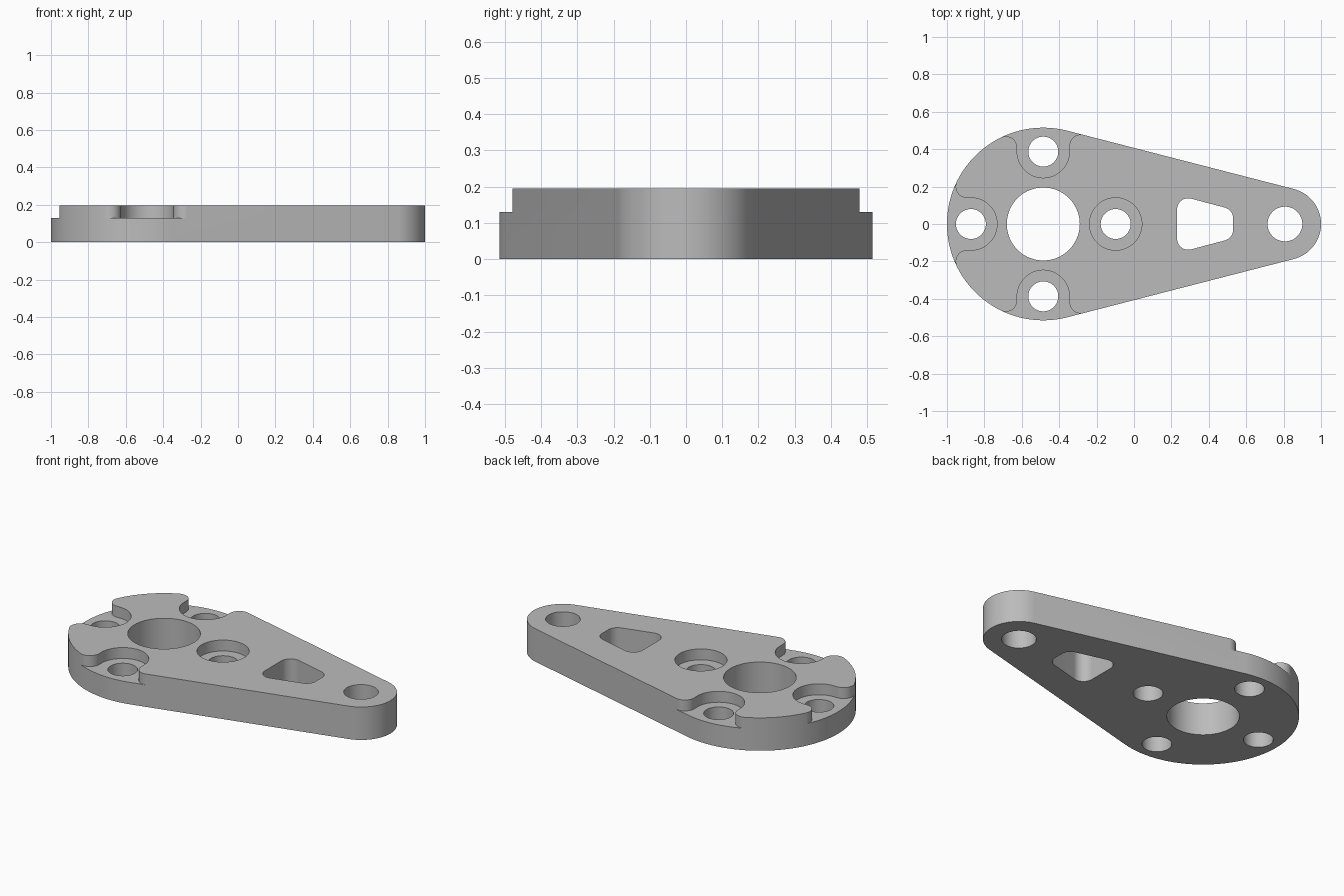
import bpy, bmesh, math
from mathutils import Vector, Matrix

if "Cube" in bpy.data.objects:
    bpy.data.objects.remove(bpy.data.objects["Cube"])

TOP, LEDGE = 0.195, 0.13          # plate height, pocket floor height
HUB = Vector((-0.485, 0.0))       # centre of the wide end
HUB_R, TIP_X, TIP_R = 0.515, 0.807, 0.193
BOLT, POCKET_R, LIP_R = 0.387, 0.14, 0.06
COS_N = (HUB_R - TIP_R) / (TIP_X - HUB.x)   # normal of the straight flank
SIN_N = math.sqrt(1 - COS_N ** 2)

grey = bpy.data.materials.new("plain grey")
grey.diffuse_color = (0.5, 0.5, 0.5, 1)
grey.use_nodes = True
grey.node_tree.nodes["Principled BSDF"].inputs["Base Color"].default_value = grey.diffuse_color


def arc(c, r, a0, a1, steps):
    return [Vector((c[0] + r * math.cos(a0 + (a1 - a0) * i / steps),
                    c[1] + r * math.sin(a0 + (a1 - a0) * i / steps)))
            for i in range(steps + 1)]


def circle(c, r, n=72):
    return arc(c, r, 0, 2 * math.pi, n)[:-1]


def belt(circles, steps):
    """Outline wrapped round circles (x, y, r) listed counter-clockwise."""
    n = len(circles)
    angles = []
    for i in range(n):
        (x0, y0, r0), (x1, y1, r1) = circles[i], circles[(i + 1) % n]
        d = math.hypot(x1 - x0, y1 - y0)
        angles.append(math.atan2(y1 - y0, x1 - x0) - math.acos((r0 - r1) / d))
    pts = []
    for i, (x, y, r) in enumerate(circles):
        a0 = angles[i - 1]
        a1 = a0 + (angles[i] - a0) % (2 * math.pi)
        pts += arc((x, y), r, a0, a1, steps)
    return pts


def prism(name, pts, z0, z1):
    bm = bmesh.new()
    face = bm.faces.new([bm.verts.new((p.x, p.y, z0)) for p in pts])
    ext = bmesh.ops.extrude_face_region(bm, geom=[face])
    bmesh.ops.translate(bm, vec=(0, 0, z1 - z0),
                        verts=[v for v in ext["geom"] if isinstance(v, bmesh.types.BMVert)])
    bmesh.ops.recalc_face_normals(bm, faces=bm.faces)
    mesh = bpy.data.meshes.new(name)
    bm.to_mesh(mesh)
    bm.free()
    mesh.materials.append(grey)
    ob = bpy.data.objects.new(name, mesh)
    bpy.context.collection.objects.link(ob)
    return ob


def half_slot(on_flank):
    """Right half of an open pocket: rounded lip, then quarter of the bore."""
    x = POCKET_R + LIP_R
    if on_flank:
        n = Vector((COS_N, SIN_N))
        c = Vector((x, (HUB_R - LIP_R - COS_N * x) / SIN_N))
    else:
        c = Vector((x, math.sqrt((HUB_R - LIP_R) ** 2 - x ** 2)))
        n = c.normalized()
    lip = arc(c, LIP_R, math.atan2(n.y, n.x), math.pi, 16)
    return [c + n * (LIP_R + 0.1)] + lip + arc((0, BOLT), POCKET_R, 0, -math.pi / 2, 18)


def slot(turn, right_flank, left_flank):
    right = half_slot(right_flank)
    left = [Vector((-p.x, p.y)) for p in half_slot(left_flank)]
    rot = Matrix.Rotation(turn, 2)
    return [HUB + rot @ p for p in right + left[-2::-1]]


# Tapered plate with two round ends
plate = prism("tapered_plate",
              belt([(HUB.x, 0, HUB_R), (TIP_X, 0, TIP_R)], 96), 0, TOP)

cutters = []
# Through openings: hub bore, tip hole, window and four bolt holes
bolts = [HUB + Matrix.Rotation(k * math.pi / 2, 2) @ Vector((0, BOLT)) for k in range(4)]
openings = [circle(HUB, 0.195, 96), circle((TIP_X, 0), 0.093),
            belt([(0.29, -0.0775, 0.06), (0.47, -0.03, 0.06),
                  (0.47, 0.03, 0.06), (0.29, 0.0775, 0.06)], 16)]
openings += [circle(b, 0.08) for b in bolts]
for pts in openings:
    cutters.append(prism("through_cutter", pts, -0.1, 0.3))

# Pockets: three open to the rim, one closed counterbore
pockets = [slot(0, True, False), slot(math.pi / 2, False, False),
           slot(math.pi, False, True), circle(bolts[3], POCKET_R)]
for pts in pockets:
    cutters.append(prism("pocket_cutter", pts, LEDGE, 0.3))

bpy.context.view_layer.objects.active = plate
plate.select_set(True)
for cutter in cutters:
    cutter.hide_render = True
    mod = plate.modifiers.new("cut", 'BOOLEAN')
    mod.operation, mod.solver, mod.object = 'DIFFERENCE', 'EXACT', cutter
    bpy.ops.object.modifier_apply(modifier=mod.name)
    bpy.data.objects.remove(cutter)

bpy.ops.object.shade_smooth_by_angle(angle=math.radians(30))
